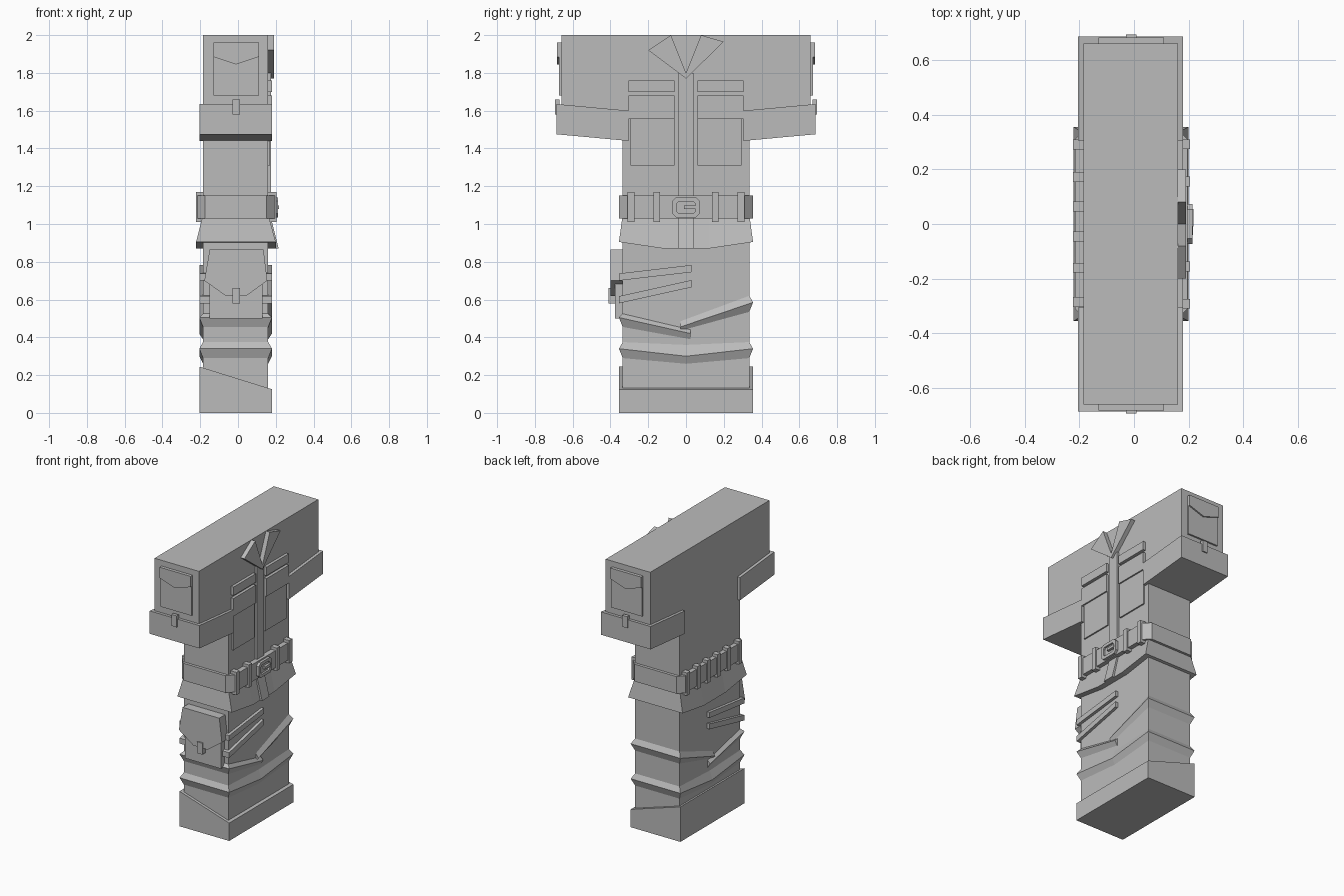
import bpy, bmesh

if "Cube" in bpy.data.objects:
    bpy.data.objects.remove(bpy.data.objects["Cube"])

grey = bpy.data.materials.new("plain grey")
grey.diffuse_color = (0.5, 0.5, 0.5, 1)
grey.use_nodes = True
grey.node_tree.nodes["Principled BSDF"].inputs["Base Color"].default_value = grey.diffuse_color
XB, XF = -0.185, 0.16          # back and front planes of the torso
XC = (XB + XF) / 2


def finish(name, verts, faces):
    bm = bmesh.new()
    vs = [bm.verts.new(v) for v in verts]
    for f in faces:
        bm.faces.new([vs[i] for i in f])
    bmesh.ops.recalc_face_normals(bm, faces=bm.faces)
    me = bpy.data.meshes.new(name)
    bm.to_mesh(me)
    bm.free()
    me.materials.append(grey)
    ob = bpy.data.objects.new(name, me)
    bpy.context.collection.objects.link(ob)
    return ob


def loft(name, rings, caps=True):
    """Skin equal-length rings of points."""
    n = len(rings[0])
    faces = [(r * n + i, r * n + (i + 1) % n, (r + 1) * n + (i + 1) % n, (r + 1) * n + i)
             for r in range(len(rings) - 1) for i in range(n)]
    if caps:
        faces += [tuple(range(n)), tuple(range((len(rings) - 1) * n, len(rings) * n))]
    return finish(name, [p for r in rings for p in r], faces)


def prism(name, pts, axis, a, b):
    """Extrude a 2D outline along x (y,z), y (x,z) or z (x,y)."""
    put = {'x': lambda p, t: (t, p[0], p[1]),
           'y': lambda p, t: (p[0], t, p[1]),
           'z': lambda p, t: (p[0], p[1], t)}[axis]
    return loft(name, [[put(p, t) for p in pts] for t in (a, b)])


def box(name, x0, x1, y0, y1, z0, z1):
    return prism(name, [(x0, y0), (x1, y0), (x1, y1), (x0, y1)], 'z', z0, z1)


def fold(name, path):
    """Ridge with triangular section running round the torso along (y, z) points."""
    rings = []
    for y, z, top, low in path:
        peak = y * 0.355 / 0.335 if abs(y) > 0.3 else y
        rings.append([(XB, y, z + top), (XB - 0.02, peak, z), (XB, y, z - low),
                      (XF, y, z - low), (XF + 0.02, peak, z), (XF, y, z + top)])
    ob = loft(name, rings, caps=False)
    bm = bmesh.new()
    bm.from_mesh(ob.data)
    bm.verts.ensure_lookup_table()
    for s in (0, len(rings) * 6 - 6):
        for q in ((0, 1, 4, 5), (1, 2, 3, 4)):
            bm.faces.new([bm.verts[s + i] for i in q])
    bmesh.ops.recalc_face_normals(bm, faces=bm.faces)
    bm.to_mesh(ob.data)
    bm.free()


# T-shaped torso with sleeves
half = [(0.335, 0), (0.335, 1.46), (0.66, 1.49), (0.66, 2)]
prism("torso", half + [(-y, z) for y, z in reversed(half)], 'x', XB, XF)

# Sloping base hem
prism("base_hem", [(-0.205, 0), (0.18, 0), (0.18, 0.125), (-0.205, 0.245)], 'y', -0.355, 0.355)

# Sleeves: cuffs, buttons and end pockets; chest pockets
for s, side in ((-1, "left"), (1, "right")):
    prism(side + "_cuff", [(s * 0.685, 1.635), (s * 0.305, 1.6), (s * 0.305, 1.44), (s * 0.685, 1.475)],
          'x', -0.205, 0.18)
    box(side + "_cuff_button", -0.03, 0.01, s * 0.67, s * 0.693, 1.58, 1.66)
    box(side + "_sleeve_pocket", -0.13, 0.11, s * 0.65, s * 0.672, 1.68, 1.96)
    prism(side + "_sleeve_flap", [(-0.13, 1.96), (0.11, 1.96), (0.11, 1.885), (-0.01, 1.845), (-0.13, 1.885)],
          'y', s * 0.65, s * 0.682)
    box(side + "_chest_strip", 0.15, 0.18, s * 0.06, s * 0.305, 1.7, 1.76)
    box(side + "_pocket_flap", 0.15, 0.18, s * 0.06, s * 0.305, 1.555, 1.68)
    box(side + "_chest_pocket", 0.15, 0.17, s * 0.06, s * 0.295, 1.31, 1.56)

# Collar points
prism("left_collar", [(-0.2, 1.92), (-0.08, 2), (0, 1.8), (0, 1.77)], 'x', 0.15, 0.19)
prism("right_collar", [(0.2, 1.965), (0.08, 2), (0, 1.8), (0, 1.77)], 'x', 0.15, 0.19)

# Flared skirt with a scalloped lower edge
skirt = []
for y, low in ((-0.335, 0.905), (-0.12, 0.87), (0.12, 0.87), (0.335, 0.905)):
    yb = y * 0.355 / 0.335 if abs(y) > 0.3 else y
    skirt.append([(XB, y, 1.05), (-0.222, yb, low), (0.2, yb, low), (XF, y, 1.05)])
loft("skirt", skirt)

# Button placket following the skirt
prism("placket", [(0.15, 1.8), (0.175, 1.8), (0.175, 1.03), (0.215, 0.87), (0.19, 0.87), (0.15, 1.03)],
      'y', -0.04, 0.04)

# Belt with cut corners, and its loops
corner = [(0.15, -0.355), (0.195, -0.31), (0.195, 0.31), (0.15, 0.355),
          (-0.175, 0.355), (-0.215, 0.31), (-0.215, -0.31), (-0.175, -0.355)]
prism("belt", corner, 'z', 1.03, 1.15)
for i, y in enumerate((-0.31, -0.165, 0.165, 0.31)):
    y *= 0.94
    box(f"front_loop_{i}", 0.15, 0.205, y - 0.018, y + 0.018, 1.01, 1.17)
for i, y in enumerate((-0.285, -0.16, -0.046, 0.064, 0.172, 0.29)):
    box(f"back_loop_{i}", -0.223, -0.175, y - 0.018, y + 0.018, 1.01, 1.17)


# Buckle: cut-corner frame, recessed plate and prong
def octagon(w, h, c):
    return [(sy * (w - a), 1.088 + sz * (h - b)) for sy, sz, k in ((1, 1, 0), (-1, 1, 1), (-1, -1, 0), (1, -1, 1))
            for a, b in (((0, c), (c, 0)) if k == 0 else ((c, 0), (0, c)))]


outer, inner = octagon(0.073, 0.053, 0.02), octagon(0.05, 0.032, 0.012)
rings = [[(x, y, z) for y, z in pts] for x, pts in ((0.18, outer), (0.213, outer), (0.213, inner), (0.2, inner))]
loft("buckle", rings)
box("buckle_prong", 0.19, 0.218, -0.01, 0.055, 1.08, 1.098)

# Satchel on the hip
box("satchel_body", -0.15, 0.13, -0.375, -0.32, 0.5, 0.865)
prism("satchel_flap", [(-0.15, 0.865), (0.135, 0.865), (0.155, 0.7), (0.045, 0.62), (-0.065, 0.62), (-0.178, 0.7)],
      'y', -0.4, -0.33)
box("satchel_clasp", -0.03, 0.01, -0.41, -0.36, 0.58, 0.66)

# Slanted straps wrapping the hip
for name, z0, z1 in (("upper_strap", 0.70, 0.745), ("lower_strap", 0.58, 0.665)):
    prism(name, [(-0.355, z0), (0.03, z1), (0.03, z1 + 0.038), (-0.355, z0 + 0.038)], 'x', -0.205, 0.18)

# Cloth folds
fold("left_fold", [(-0.335, 0.505, 0.02, 0.05), (0.025, 0.42, 0.02, 0.03)])
fold("right_fold", [(0.335, 0.585, 0.035, 0.05), (-0.03, 0.455, 0.03, 0.02)])
fold("lower_fold", [(-0.335, 0.34, 0.035, 0.05), (0, 0.3, 0.06, 0.04), (0.335, 0.34, 0.035, 0.05)])
